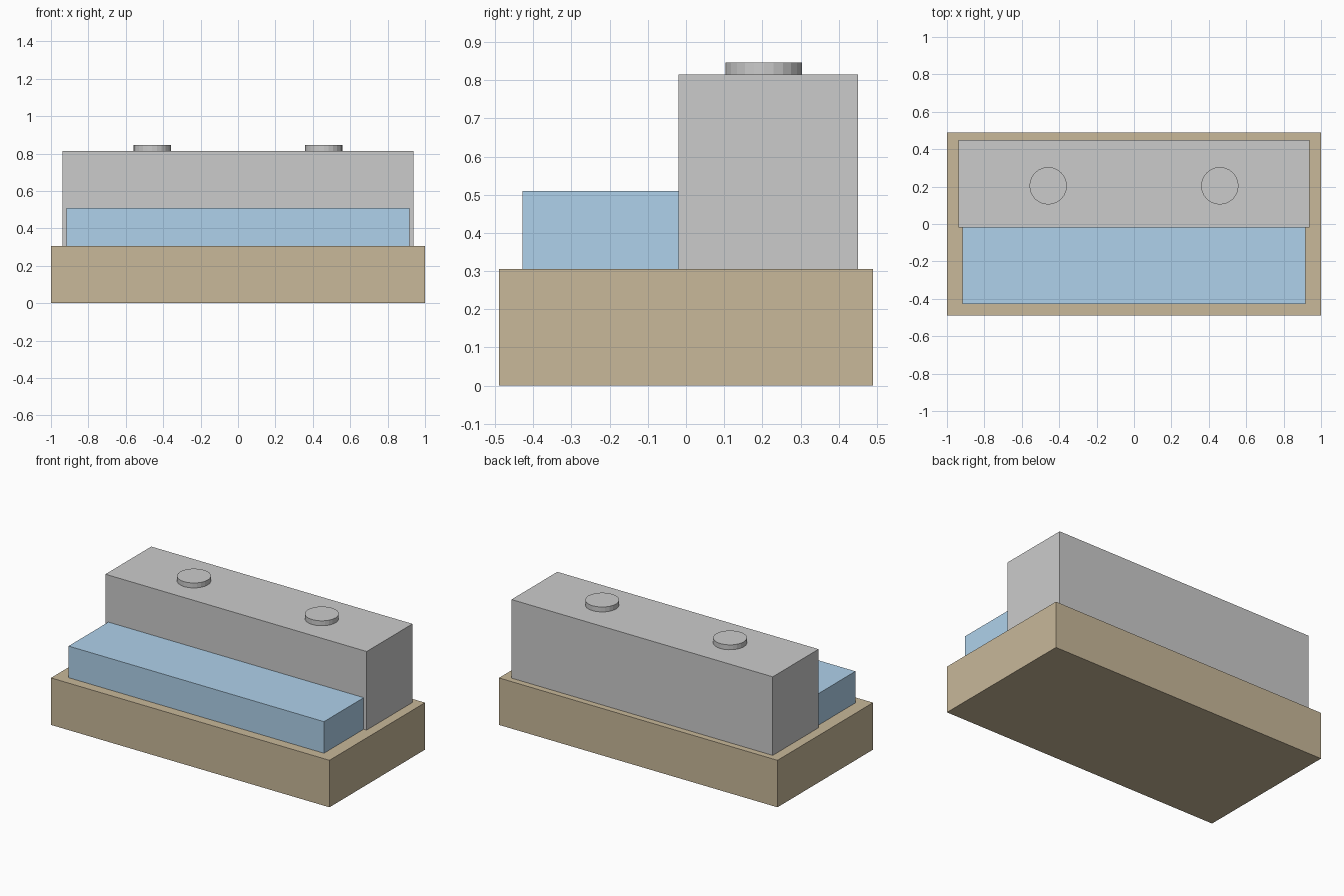
import bpy

if "Cube" in bpy.data.objects:
    bpy.data.objects.remove(bpy.data.objects["Cube"])


def paint(obj, name, rgb):
    mat = bpy.data.materials.new(name)
    mat.diffuse_color = (*rgb, 1)
    mat.use_nodes = True
    mat.node_tree.nodes["Principled BSDF"].inputs["Base Color"].default_value = mat.diffuse_color
    obj.data.materials.append(mat)


def box(name, x, y, z):
    """Box spanning the given (min, max) ranges."""
    spans = (x, y, z)
    bpy.ops.mesh.primitive_cube_add(size=1, location=[(a + b) / 2 for a, b in spans])
    obj = bpy.context.object
    obj.name = name
    obj.scale = [b - a for a, b in spans]
    bpy.ops.object.transform_apply(location=False, rotation=False, scale=True)
    return obj


# Brown plinth
base = box("base", (-1, 1), (-0.49, 0.49), (0, 0.305))
paint(base, "brown", (0.58, 0.48, 0.32))

# Low blue step in front
step = box("front_step", (-0.917, 0.917), (-0.428, -0.02), (0.305, 0.51))
paint(step, "blue", (0.43, 0.64, 0.83))

# Tall grey block behind
box("back_block", (-0.938, 0.938), (-0.02, 0.45), (0.305, 0.815))

# Two round discs on top of the block
for side, x in (("left", -0.459), ("right", 0.459)):
    bpy.ops.mesh.primitive_cylinder_add(vertices=24, radius=0.1, depth=0.032,
                                        location=(x, 0.204, 0.831))
    bpy.context.object.name = side + "_disc"
